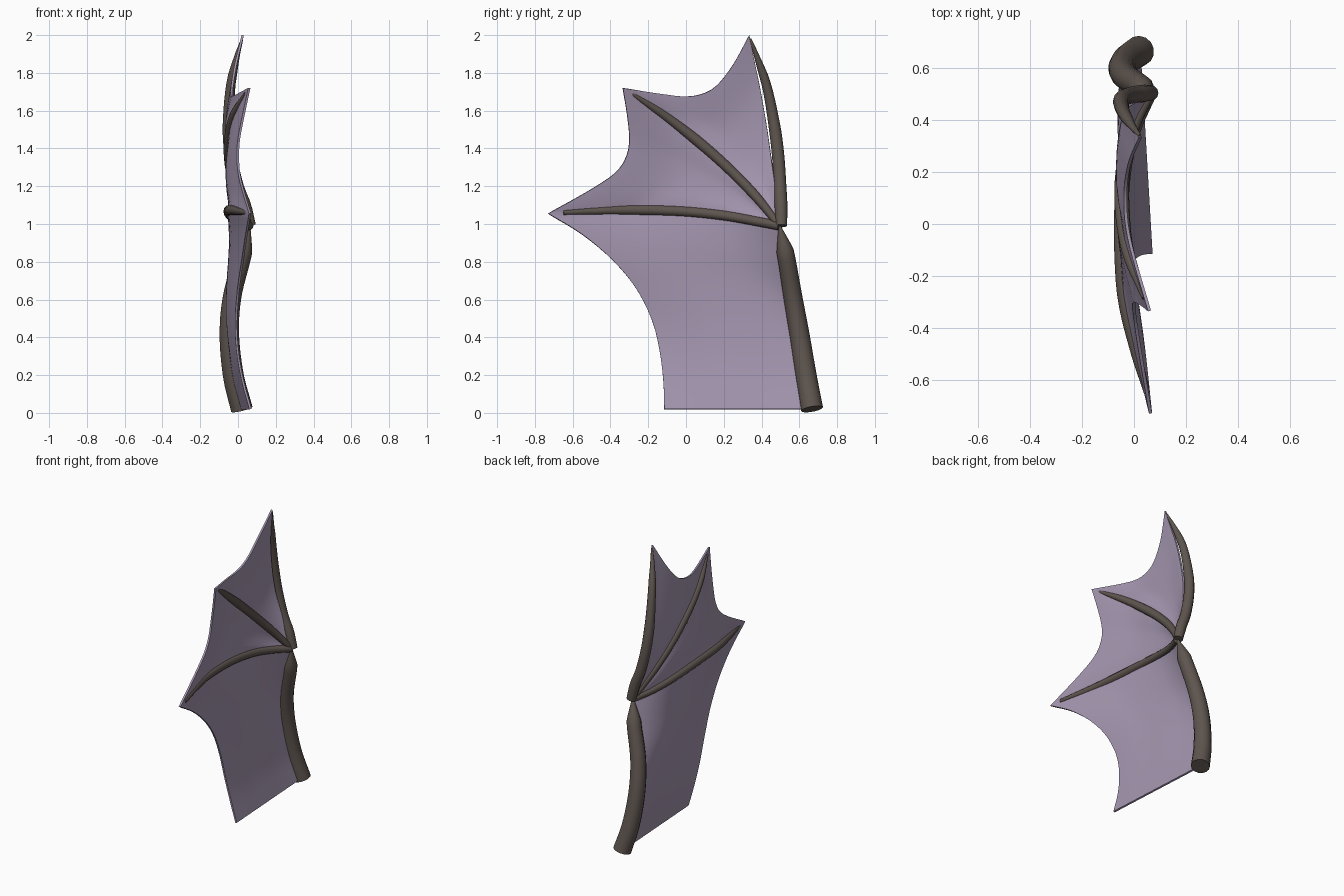
import bpy, bmesh, math
from mathutils import Vector

if "Cube" in bpy.data.objects:
    bpy.data.objects.remove(bpy.data.objects["Cube"])


def material(name, rgba):
    m = bpy.data.materials.new(name)
    m.diffuse_color = rgba
    m.use_nodes = True
    m.node_tree.nodes["Principled BSDF"].inputs["Base Color"].default_value = m.diffuse_color
    return m


BONE = material("dark_bone", (0.112, 0.09, 0.077, 1))
SKIN = material("purple_membrane", (0.37, 0.305, 0.43, 1))


def spline(pts, t):
    """Point at t (0..1) on a smooth curve through the points, spaced by length."""
    p = [Vector(q) for q in pts]
    cum = [0]
    for a, b in zip(p, p[1:]):
        cum.append(cum[-1] + (b - a).length)
    d = t * cum[-1]
    i = 0
    while i < len(p) - 2 and d > cum[i + 1]:
        i += 1
    f = (d - cum[i]) / (cum[i + 1] - cum[i])
    a, b = p[i], p[i + 1]
    pre = p[i - 1] if i else 2 * a - b
    post = p[i + 2] if i + 2 < len(p) else 2 * b - a
    m0, m1 = (b - pre) / 2, (post - a) / 2
    return ((2 * f**3 - 3 * f**2 + 1) * a + (f**3 - 2 * f**2 + f) * m0
            + (3 * f**2 - 2 * f**3) * b + (f**3 - f**2) * m1)


def finish(name, bm, mat, angle, thickness=0):
    bmesh.ops.recalc_face_normals(bm, faces=bm.faces)
    me = bpy.data.meshes.new(name)
    bm.to_mesh(me)
    bm.free()
    me.materials.append(mat)
    ob = bpy.data.objects.new(name, me)
    bpy.context.collection.objects.link(ob)
    bpy.ops.object.select_all(action='DESELECT')
    ob.select_set(True)
    bpy.context.view_layer.objects.active = ob
    if thickness:
        solid = ob.modifiers.new("thickness", 'SOLIDIFY')
        solid.thickness = thickness
        solid.offset = 0
        bpy.ops.object.modifier_apply(modifier=solid.name)
    bpy.ops.object.shade_smooth_by_angle(angle=math.radians(angle))
    return ob


def bone(name, path, radii, steps=24, sides=12):
    """Tapered tube; radii is a list of (t, radius)."""
    bm = bmesh.new()
    rings = []
    for k in range(steps + 1):
        t = k / steps
        c = spline(path, t)
        d = (spline(path, min(t + .01, 1)) - spline(path, max(t - .01, 0))).normalized()
        for (t0, r0), (t1, r1) in zip(radii, radii[1:]):
            if t0 <= t <= t1:
                r = r0 + (r1 - r0) * (t - t0) / (t1 - t0)
        side = d.cross(Vector((1, 0, 0))).normalized()
        up = side.cross(d)
        rings.append([bm.verts.new(c + r * (math.cos(a) * side + math.sin(a) * up))
                      for a in (2 * math.pi * j / sides for j in range(sides))])
    for a, b in zip(rings, rings[1:]):
        for j in range(sides):
            n = (j + 1) % sides
            bm.faces.new((a[j], a[n], b[n], b[j]))
    bm.faces.new(rings[0])
    bm.faces.new(rings[-1])
    return finish(name, bm, BONE, 50)


def panel(bm, c0, c1, d0, d1, lift, n=24):
    """Smooth patch spanning four boundary curves; lift flattens its middle."""
    S = lambda c, t: spline(c, t) if len(c) > 1 else Vector(c[0])
    p00, p10, p01, p11 = S(c0, 0), S(c0, 1), S(c1, 0), S(c1, 1)
    grid = []
    for i in range(n + 1):
        u = i / n
        row = []
        for j in range(n + 1):
            v = j / n
            q = ((1 - v) * S(c0, u) + v * S(c1, u) + (1 - u) * S(d0, v) + u * S(d1, v)
                 - (1 - u) * (1 - v) * p00 - u * (1 - v) * p10
                 - (1 - u) * v * p01 - u * v * p11)
            q.x += lift * 16 * u * (1 - u) * v * (1 - v)
            row.append(bm.verts.new(q))
        grid.append(row)
    for i in range(n):
        for j in range(n):
            bm.faces.new((grid[i][j], grid[i + 1][j], grid[i + 1][j + 1], grid[i][j + 1]))


# Bone centre lines, from the wrist joint outward
joint = (.06, .495, .99)
arm = [(.02, .667, .02), (-.025, .635, .2), (-.046, .60, .42), (-.03, .565, .62),
       (.025, .53, .83), (.06, .495, .99)]
lead = [(.065, .505, .99), (.035, .503, 1.1), (-.003, .498, 1.2), (-.038, .488, 1.36),
        (-.05, .468, 1.52), (-.04, .43, 1.72), (-.01, .381, 1.87), (.022, .34, 1.98)]
middle = [joint, (.0, .38, 1.135), (-.038, .24, 1.28), (-.047, .09, 1.415),
          (-.025, -.1, 1.565), (.04, -.285, 1.69)]
rear = [joint, (.0, .36, 1.017), (-.038, .2, 1.045), (-.05, -.02, 1.067),
        (-.037, -.28, 1.074), (.003, -.48, 1.068), (.05, -.65, 1.06)]

bone("arm_bone", arm, [(0, .059), (.86, .046), (1, .006)], 28, 14)
bone("leading_finger", lead, [(0, .03), (.1, .034), (.5, .032), (.8, .023), (1, .006)])
bone("middle_finger", middle, [(0, .018), (.2, .026), (.6, .029), (.85, .022), (1, .01)])
bone("rear_finger", rear, [(0, .024), (.3, .027), (.65, .028), (.88, .019), (1, .012)])

# Membrane edges: bone lines run on to the scallop tips
tip1, tip2, tip3 = (.025, .335, 2.0), (.06, -.335, 1.72), (.064, -.73, 1.055)
lead_edge = [joint, (.008, .472, 1.2), (-.028, .45, 1.36), (-.04, .427, 1.52),
             (-.03, .392, 1.72), (-.005, .361, 1.87), tip1]
middle_edge = middle[:-1] + [tip2]
rear_edge = rear[:-1] + [tip3]
scallop_a = [tip1, (-.012, .25, 1.845), (-.03, .165, 1.735), (-.033, .09, 1.69),
             (-.028, 0, 1.675), (-.003, -.12, 1.687), tip2]
scallop_b = [tip2, (.03, -.312, 1.58), (.005, -.30, 1.45), (0, -.315, 1.36),
             (.005, -.37, 1.275), (.025, -.5, 1.185), tip3]
scallop_c = [tip3, (.045, -.55, .945), (.025, -.39, .81), (.003, -.265, .66),
             (-.01, -.18, .49), (-.003, -.14, .33), (.025, -.12, .17), (.066, -.115, .02)]
root_edge = [(.015, .655, .02), (.066, -.115, .02)]

bm = bmesh.new()
panel(bm, lead_edge, middle_edge, [joint], scallop_a, .027)
panel(bm, middle_edge, rear_edge, [joint], scallop_b, .022)
panel(bm, rear_edge, root_edge, arm[::-1], scallop_c, .033)
bmesh.ops.remove_doubles(bm, verts=bm.verts, dist=.0008)
finish("wing_membrane", bm, SKIN, 50, .012)
